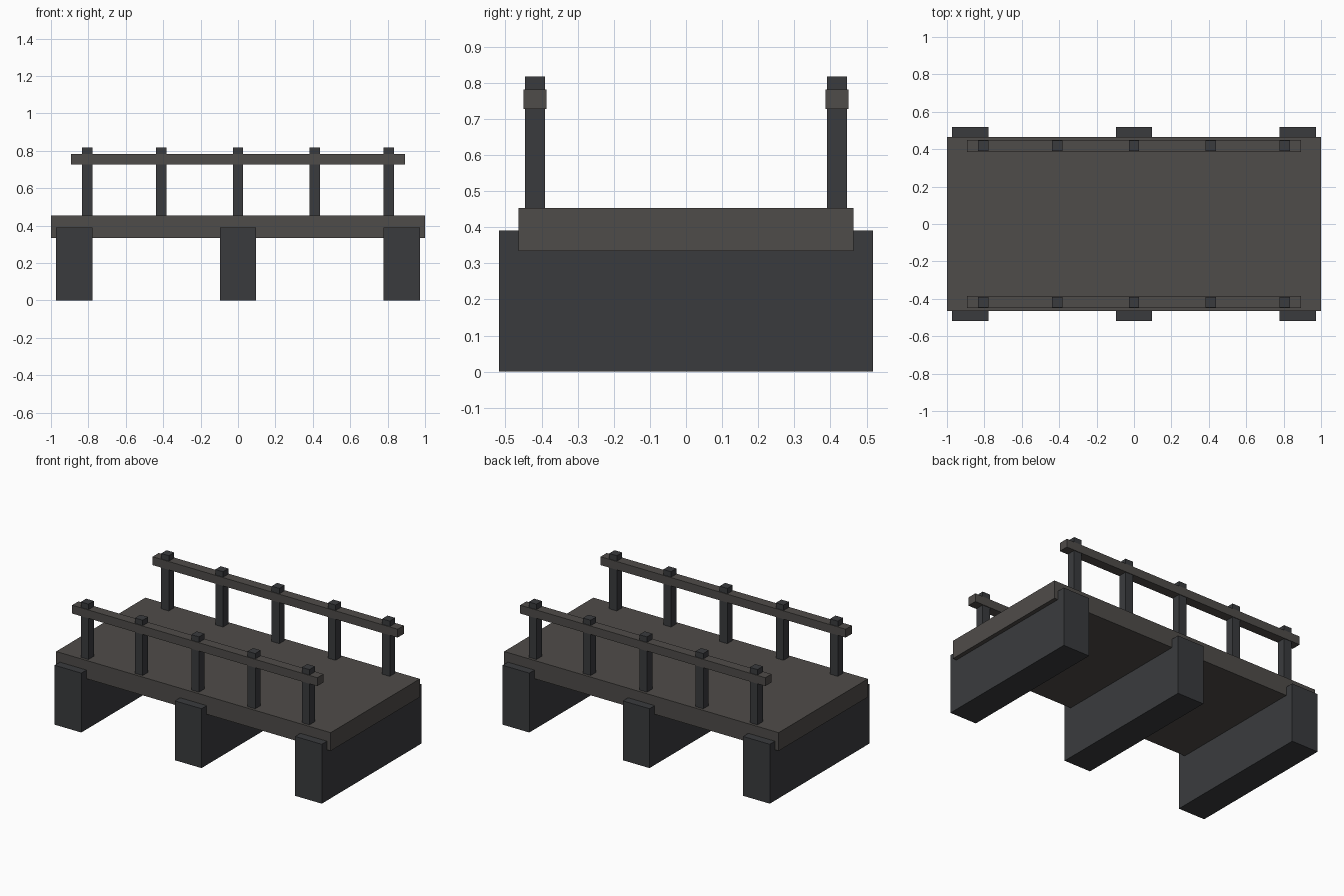
import bpy

if "Cube" in bpy.data.objects:
    bpy.data.objects.remove(bpy.data.objects["Cube"])


def material(name, rgb):
    m = bpy.data.materials.new(name)
    m.diffuse_color = (*rgb, 1)
    m.use_nodes = True
    m.node_tree.nodes["Principled BSDF"].inputs["Base Color"].default_value = m.diffuse_color
    return m


deck_mat = material("weathered_deck", (0.078, 0.072, 0.067))
pier_mat = material("dark_support", (0.042, 0.044, 0.048))


def box(name, x, y, z0, z1, width, depth, mat):
    bpy.ops.mesh.primitive_cube_add(size=1, location=(x, y, (z0 + z1) / 2))
    ob = bpy.context.object
    ob.name = name
    ob.scale = (width, depth, z1 - z0)
    bpy.ops.object.transform_apply(location=False, rotation=False, scale=True)
    ob.data.materials.append(mat)
    return ob


# Bridge deck
box("deck", 0, 0, 0.334, 0.454, 2.0, 0.928, deck_mat)

# Three cross piers, slightly wider than the deck
for x in (-0.876, 0, 0.876):
    box("pier", x, 0, 0, 0.391, 0.194, 1.036, pier_mat)

# Railings on both sides: five posts and one top rail each
for side, sy in (("front", -1), ("back", 1)):
    y = sy * 0.418
    for x in (-0.805, -0.41, 0, 0.41, 0.805):
        box(side + "_post", x, y, 0.454, 0.818, 0.056, 0.056, pier_mat)
    box(side + "_rail", 0, y, 0.727, 0.782, 1.786, 0.064, deck_mat)
